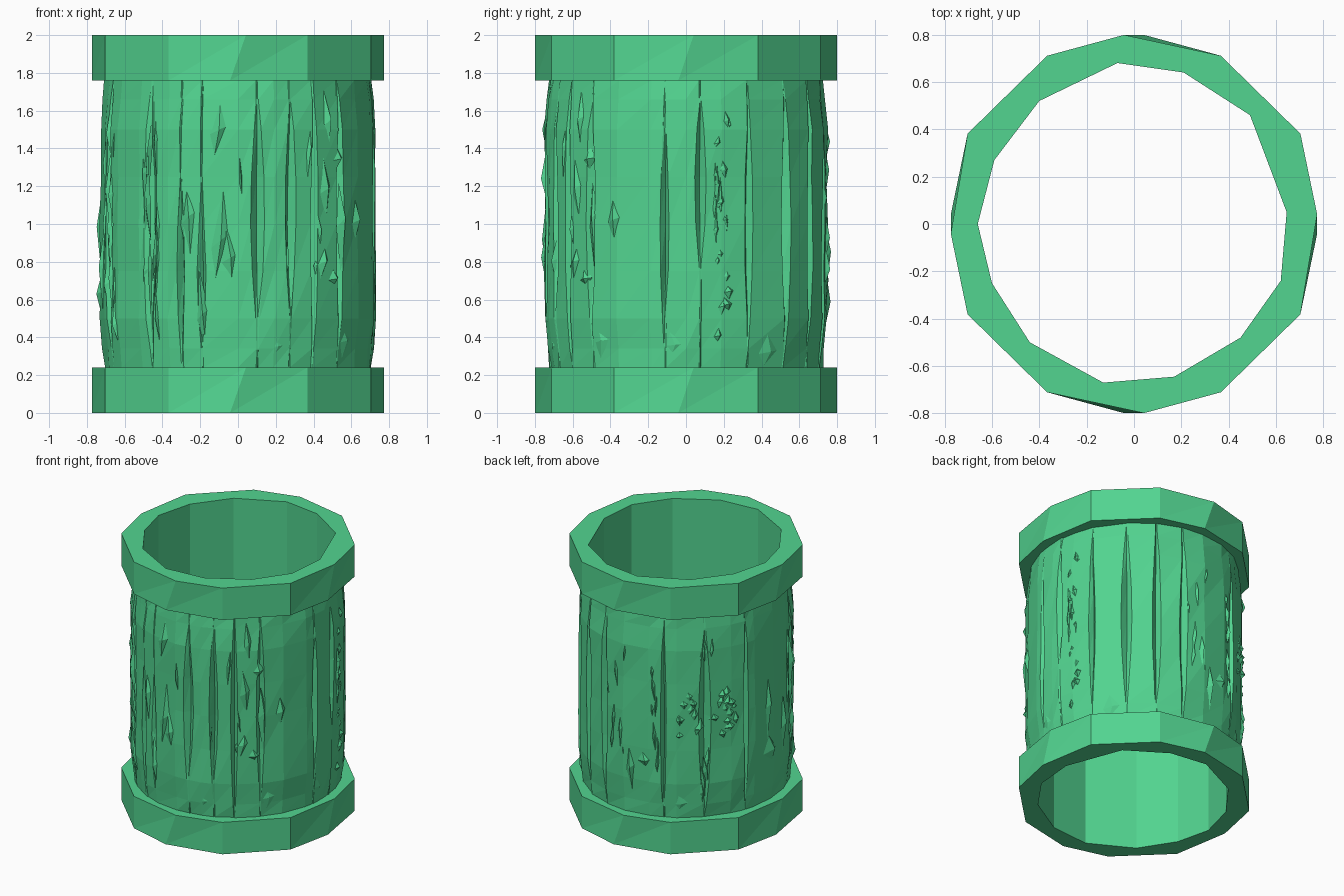
import bpy, bmesh, math, random
from math import sin, cos, radians

random.seed(7)
if "Cube" in bpy.data.objects:
    bpy.data.objects.remove(bpy.data.objects["Cube"])

green = bpy.data.materials.new("leaf green")
green.use_nodes = True
COLOUR = (0.085, 0.66, 0.28, 1)
green.diffuse_color = COLOUR
green.node_tree.nodes["Principled BSDF"].inputs["Base Color"].default_value = COLOUR


def finish(bm, name, solid=True):
    if solid:
        bmesh.ops.recalc_face_normals(bm, faces=bm.faces)
    me = bpy.data.meshes.new(name)
    bm.to_mesh(me)
    bm.free()
    me.materials.append(green)
    ob = bpy.data.objects.new(name, me)
    bpy.context.collection.objects.link(ob)
    return ob


def polar(deg, r, z):
    return (r * cos(radians(deg)), r * sin(radians(deg)), z)


def strip(bm, low, high):
    n = len(low)
    for i in range(n):
        j = (i + 1) % n
        bm.faces.new((low[i], low[j], high[j]))
        bm.faces.new((low[i], high[j], high[i]))


def loop_edges(bm, loop):
    return [bm.edges.get((loop[i - 1], loop[i])) for i in range(len(loop))]


# Bore outline shared by the rims and the lining
BORE = [(.645, .05), (.49, .46), (.21, .64), (-.07, .68), (-.4, .52), (-.59, .27),
        (-.66, 0), (-.6, -.25), (-.44, -.5), (-.13, -.67), (.17, -.645),
        (.45, -.48), (.62, -.24)]


def rim_outline(twist):
    pts = []
    for q in range(4):
        r = .775 if q % 2 == 0 else .8
        pts.append((q * 90 + twist, r))
        corners = [28.5, 62.7] if q % 2 == 0 else [27.3, 61.5]
        pts += [(q * 90 + c, .8) for c in corners]
    return pts


# Twelve-sided rims at both ends
def rim(name, z0, z1):
    bm = bmesh.new()
    outer = [[bm.verts.new(polar(a, r, z)) for a, r in rim_outline(t)]
             for z, t in ((z0, -3), (z1, 3))]
    inner = [[bm.verts.new((x, y, z)) for x, y in BORE] for z in (z0, z1)]
    strip(bm, *outer)
    strip(bm, *inner)
    for o, i in zip(outer, inner):
        bmesh.ops.triangle_fill(bm, use_beauty=True,
                                edges=loop_edges(bm, o) + loop_edges(bm, i))
    finish(bm, name)


rim("bottom_rim", 0, .24)
rim("top_rim", 1.76, 2)

# Lining of the bore between the rims
bm = bmesh.new()
strip(bm, *[[bm.verts.new((x, y, z)) for x, y in reversed(BORE)] for z in (.24, 1.76)])
finish(bm, "bore_lining", solid=False)


# Bulging bark surface, a little wider front to back
def bark_radius(deg, z):
    end = max(0, abs(z - 1) - .52) / .24
    return .73 + .018 * sin(radians(deg)) ** 2 - .025 * end


# Grooves: angle, bottom, top, half width in degrees
GROOVES = [(-82, .44, 1.66, 2.5), (-68, .48, 1.66, 2), (-57, .28, 1.7, 1.5),
           (-43, .4, 1.7, 2), (-9, .4, 1.56, 1.5), (6, .75, 1.66, 2),
           (27, .4, 1.6, 1.5), (46, .34, 1.7, 2.5), (62, .3, 1.7, 2),
           (77, .3, 1.7, 2), (113, .26, 1.66, 1.2), (135, .24, 1.68, 3),
           (159, .3, 1.66, 1.2), (201, .3, 1.72, 3), (231, .24, 1.76, 3),
           (246, .28, 1.2, 1.2), (255, .34, 1.1, 1.5)]
ROWS = [.24, .34, .5, .75, 1, 1.25, 1.5, 1.66, 1.76]

columns = [(a, None, 0) for a in range(0, 360, 15)
           if all(abs((a - g[0] + 180) % 360 - 180) > 5 for g in GROOVES)]
for g in GROOVES:
    columns += [(g[0] % 360 + s * .4, g, s) for s in (-1, 0, 1)]
columns.sort(key=lambda c: c[0])

bm = bmesh.new()
rows = []
for z in ROWS:
    row = []
    for a, g, side in columns:
        r = bark_radius(a, z) + random.uniform(-.006, .005)
        if g:
            t = max(0, sin(math.pi * min(1, max(0, (z - g[1]) / (g[2] - g[1])))))
            a += side * g[3] * t
            r -= .045 * t if side == 0 else 0
        row.append(bm.verts.new(polar(a, r, z)))
    rows.append(row)
for low, high in zip(rows, rows[1:]):
    strip(bm, low, high)
finish(bm, "bark", solid=False)


# Raised flakes: kite outline on the bark with a lifted ridge point
def flake(bm, deg, z0, z1, width, lift=.025, lean=0):
    mid = z0 + (z1 - z0) * random.uniform(.35, .65)
    half = math.degrees(width / 2 / .74)
    edge = [(deg - lean, z0), (deg + half, mid + .05 * (z1 - z0)),
            (deg + lean, z1), (deg - half, mid - .1 * (z1 - z0))]
    ring = [bm.verts.new(polar(a, bark_radius(a, z) - .012, z)) for a, z in edge]
    top = bm.verts.new(polar(deg + half * .3, bark_radius(deg, mid) + lift, mid))
    for i in range(4):
        bm.faces.new((ring[i - 1], ring[i], top))


bm = bmesh.new()
for f in [(-99, 1.3, 1.7, .13), (-111, .75, 1.22, .09), (-98, .65, 1.2, .11),
          (-105, .35, .78, .07), (-94, .66, 1.02, .1), (-52, 1.0, 1.45, .1),
          (-50, 1.35, 1.74, .06), (-53, .67, .9, .1), (-32, .9, 1.16, .09),
          (-45, 1.28, 1.42, .11), (-47, .67, .78, .1), (-42, .7, 1.22, .06),
          (177, .5, .76, .16), (175, .65, 1.2, .08), (102, .6, .74, .12),
          (94, .4, .8, .07), (88, .6, 1.0, .06), (-60, 1.1, 1.6, .05),
          (207, .34, .68, .06), (190, .4, 1.0, .07)]:
    flake(bm, *f, lift=.02, lean=random.uniform(-2, 2))
finish(bm, "large_flakes", solid=False)


# Broad wedges along the foot of the bark
bm = bmesh.new()
for a, w in ((-76, .24), (-8, .3), (36, .2), (120, .2), (-40, .18)):
    flake(bm, a, .25, .46, w, lift=.006)
finish(bm, "foot_wedges", solid=False)


# Columns and clusters of splinters: angle, spread, bottom, top, count, length, width
bm = bmesh.new()
for a, spread, z0, z1, n, length, width in [
        (201, 6, .35, 1.7, 14, .5, .035), (231, 4, .3, 1.7, 13, .5, .035),
        (15, 3, .35, 1.65, 16, .13, .07), (15, 4, .75, 1.5, 6, .4, .035),
        (126, 6, .82, 1.22, 12, .12, .08), (147, 7, .82, 1.22, 14, .12, .08),
        (135, 2, .28, .8, 4, .35, .04), (135, 4, 1.3, 1.65, 4, .25, .04),
        (108, 3, .5, 1.5, 7, .3, .04), (-71, 24, .6, 1.5, 3, .3, .02),
        (85, 7, .5, 1.6, 6, .3, .035)]:
    for k in range(n):
        size = length * random.uniform(.6, 1.1)
        low = z0 + (z1 - z0 - size) * (k + random.random()) / n
        flake(bm, a + random.uniform(-spread, spread), low, low + size,
              width * random.uniform(.7, 1.2), random.uniform(.004, .022),
              random.uniform(-1.5, 1.5))
finish(bm, "splinters", solid=False)
